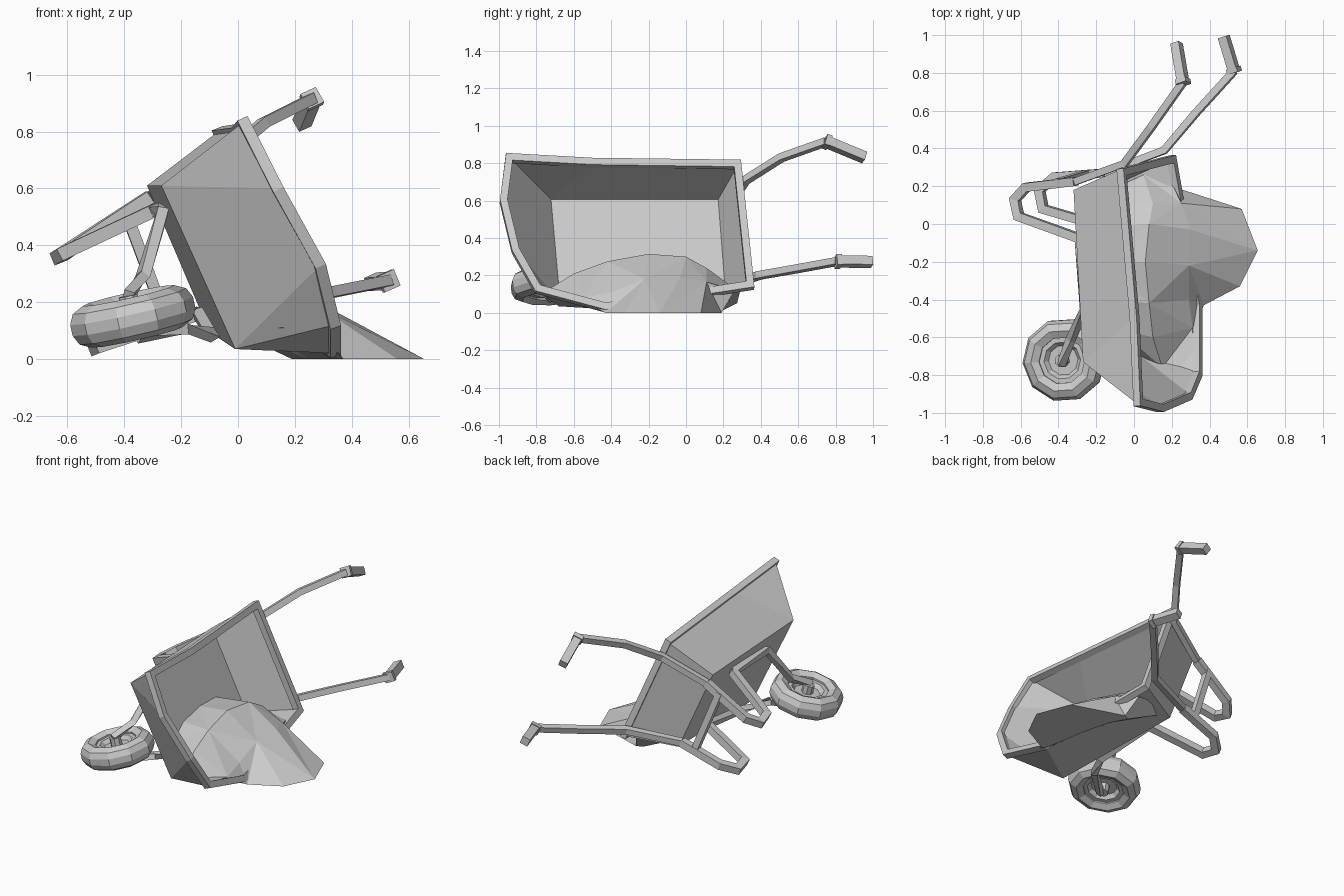
import bpy, bmesh, math
from mathutils import Vector as V

if "Cube" in bpy.data.objects:
    bpy.data.objects.remove(bpy.data.objects["Cube"])

# Barrow frame: length, width and opening directions of the tipped barrow
W = V((-0.39, -0.07, 0.92)).normalized()
L = V((-0.075, 0.996, 0.045)).normalized()
U = L.cross(W).normalized()


def make(name, verts, faces):
    me = bpy.data.meshes.new(name)
    bm = bmesh.new()
    vs = [bm.verts.new(v) for v in verts]
    for f in faces:
        bm.faces.new([vs[i] for i in f])
    bmesh.ops.recalc_face_normals(bm, faces=bm.faces)
    bm.to_mesh(me)
    bm.free()
    ob = bpy.data.objects.new(name, me)
    bpy.context.collection.objects.link(ob)
    return ob


def bar(name, pts, half, ref=W, closed=False):
    """Square bar swept along a path with mitred corners."""
    pts = [V(p) for p in pts]
    n = len(pts)
    verts, faces = [], []
    for i, p in enumerate(pts):
        a = pts[i - 1] if (i or closed) else None
        b = pts[(i + 1) % n] if (i < n - 1 or closed) else None
        t1 = (p - a).normalized() if a else (b - p).normalized()
        t2 = (b - p).normalized() if b else t1
        t = (t1 + t2).normalized()
        s = (ref - t * ref.dot(t)).normalized()
        m = t.cross(s) * min(1.4, 1 / max(0.5, t.dot(t1)))
        verts += [p + s * half * x + m * half * y
                  for x, y in ((1, 1), (-1, 1), (-1, -1), (1, -1))]
    for i in range(n if closed else n - 1):
        j = (i + 1) % n
        for k in range(4):
            q = (k + 1) % 4
            faces.append((4*i + k, 4*i + q, 4*j + q, 4*j + k))
    if not closed:
        faces += [(0, 1, 2, 3), tuple(range(4*n - 4, 4*n))]
    return make(name, verts, faces)


# Wheel axis stands a little more upright than the barrow
A = V((-0.22, -0.06, 0.97)).normalized()
WU = L.cross(A).normalized()
WL = A.cross(WU)


def lathe(name, profile, sides, centre):
    """Closed profile of (radius, offset) turned about the wheel axis."""
    n = len(profile)
    verts, faces = [], []
    for i in range(sides):
        a = 2 * math.pi * (i + 0.5) / sides
        d = WL * math.cos(a) + WU * math.sin(a)
        verts += [centre + d * r + A * h for r, h in profile]
        j = (i + 1) % sides
        for k in range(n):
            q = (k + 1) % n
            faces.append((i*n + k, i*n + q, j*n + q, j*n + k))
    return make(name, verts, faces)


# Tray: rim loop from the upper back corner round the front to the lower back
rim = [(-0.07, 0.29, 0.80), (0.0, -0.50, 0.81), (0.02, -0.955, 0.835),
       (0.14, -0.985, 0.60), (0.29, -0.92, 0.33), (0.34, -0.80, 0.12),
       (0.34, -0.43, 0.02), (0.20, 0.36, 0.14)]
floor = [(-0.32, 0.18, 0.61), (-0.27, -0.73, 0.61),
         (-0.01, -0.68, 0.035), (-0.10, 0.22, 0.095)]
a, b, c, d = 8, 9, 10, 11
tray = make("tray", rim + floor,
            [(a, b, c, d), (a, 0, 1, b), (b, 1, 2), (b, 2, 3), (b, 3, 4, c),
             (c, 4, 5), (c, 5, 6), (c, 6, 7, d), (d, 7, 0, a)])
if tray.data.polygons[0].normal.dot(U) > 0:
    tray.data.flip_normals()
sol = tray.modifiers.new("thickness", "SOLIDIFY")
sol.thickness, sol.offset = 0.02, -1

# Rolled rim
mid = sum((V(p) for p in rim), V()) / len(rim)
bar("tray_rim", [mid + (V(p) - mid) * 0.98 for p in rim], 0.02, U, True)

# Handle rails that run down the back of the tray and loop into legs
rails = {
    "upper": [(0.26, 0.75, 0.915), (0.09, 0.51, 0.83), (-0.05, 0.32, 0.71),
              (-0.31, 0.225, 0.57), (-0.57, 0.195, 0.40), (-0.63, 0.13, 0.36),
              (-0.61, 0.04, 0.375), (-0.29, -0.075, 0.525)],
    "lower": [(0.53, 0.81, 0.275), (0.33, 0.59, 0.235), (0.16, 0.39, 0.20),
              (-0.16, 0.27, 0.16), (-0.42, 0.25, 0.075), (-0.50, 0.18, 0.04),
              (-0.48, 0.08, 0.05), (-0.14, -0.02, 0.16)]}
grips = {"upper": (0.225, 0.955, 0.83), "lower": (0.475, 0.992, 0.272)}
for side, pts in rails.items():
    bar(side + "_handle", pts[:4], 0.019)
    bar(side + "_leg", pts[3:], 0.023)
    p, e = V(pts[0]), V(grips[side])
    g = (e - p).normalized()
    bar(side + "_grip", [p - g * 0.01, e], 0.025)
    bar(side + "_grip_collar", [p - g * 0.01, p + g * 0.018], 0.031)

# Cross bar between the legs
bar("leg_cross_bar", [(-0.40, 0.22, 0.53), (-0.25, 0.265, 0.13)], 0.02, L)

# Wheel: ten-sided tyre, recessed disc and hub
hub = V((-0.37, -0.72, 0.15))
lathe("tyre", [(0.125, 0.055), (0.165, 0.075), (0.205, 0.055), (0.222, 0.02),
               (0.222, -0.02), (0.205, -0.055), (0.165, -0.075), (0.125, -0.055)], 10, hub)
lathe("wheel_disc", [(0.0005, 0.02), (0.08, 0.02), (0.10, 0.045), (0.14, 0.045),
                     (0.14, -0.045), (0.10, -0.045), (0.08, -0.02), (0.0005, -0.02)], 10, hub)
lathe("hub", [(0.0005, 0.075), (0.035, 0.075), (0.035, -0.075), (0.0005, -0.075)], 8, hub)

# Fork arms run along the tray floor from the legs, then out to the hub
bar("upper_fork_arm", [rails["upper"][-1], (-0.265, -0.46, 0.515), (-0.335, -0.61, 0.29),
                       hub + A * 0.075 - L * 0.02], 0.019, L + U)
bar("lower_fork_arm", [rails["lower"][-1], (-0.09, -0.42, 0.085), (-0.19, -0.60, 0.105),
                       hub - A * 0.07 - L * 0.02], 0.019, L + U)

# Spilled soil: rows from the tray floor over the rim to the ground and back
rows = [
    [(-0.02, -0.67, 0.09), (-0.09, -0.55, 0.21), (-0.12, -0.40, 0.27),
     (-0.14, -0.20, 0.29), (-0.15, -0.02, 0.28), (-0.14, 0.10, 0.22), (-0.11, 0.19, 0.14)],
    [(0.15, -0.76, 0.11), (0.10, -0.60, 0.21), (0.08, -0.42, 0.275),
     (0.06, -0.20, 0.315), (0.08, 0.00, 0.30), (0.10, 0.11, 0.24), (0.05, 0.26, 0.13)],
    [(0.31, -0.76, 0.115), (0.31, -0.55, 0.08), (0.29, -0.40, 0.11),
     (0.29, -0.22, 0.18), (0.30, -0.03, 0.19), (0.25, 0.11, 0.165), (0.18, 0.26, 0.12)],
    [(0.31, -0.70, 0.10), (0.315, -0.55, 0.06), (0.37, -0.43, 0.0),
     (0.56, -0.33, 0.0), (0.655, -0.14, 0.0), (0.57, 0.08, 0.0), (0.23, 0.19, 0.0)],
    [(0.28, -0.68, 0.09), (0.30, -0.54, 0.06), (0.35, -0.41, 0.0),
     (0.33, -0.32, 0.0), (0.30, -0.14, 0.0), (0.25, 0.06, 0.0), (0.19, 0.17, 0.0)]]
n = 7
tris = []
for r in range(5):
    s = (r + 1) % 5
    for k in range(n - 1):
        i, j, p, q = r*n + k, r*n + k + 1, s*n + k + 1, s*n + k
        tris += [(i, j, p), (i, p, q)] if (r + k) % 2 else [(i, j, q), (j, p, q)]
tris += [tuple(r*n for r in range(5)), tuple(r*n + n - 1 for r in range(5))]
make("soil_pile", [p for row in rows for p in row], tris)
